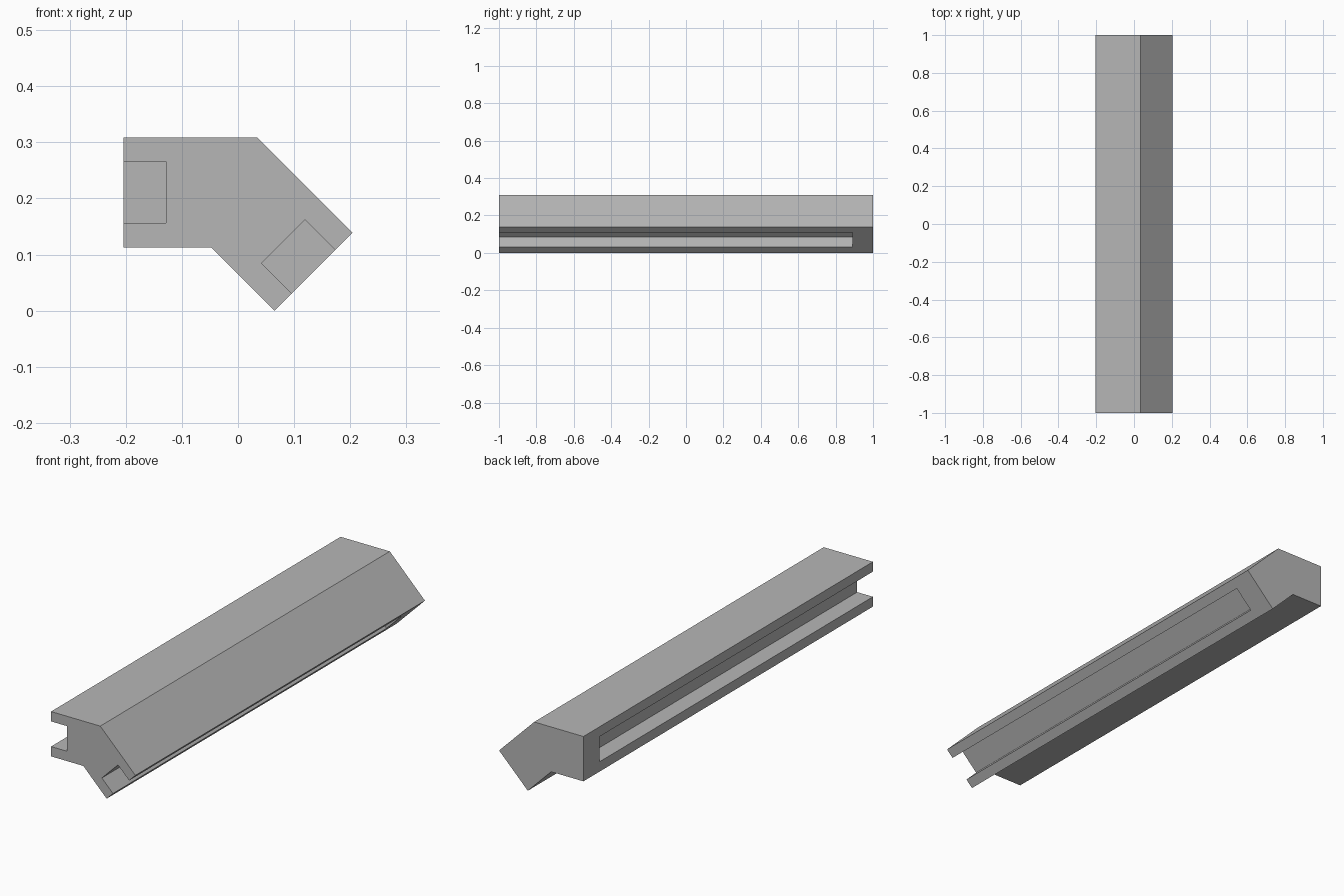
import bpy
import bmesh
from math import radians
from mathutils import Matrix, Vector

default = bpy.data.objects.get("Cube")
if default:
    bpy.data.objects.remove(default, do_unlink=True)

grey = bpy.data.materials.new("neutral grey")
grey.use_nodes = True
colour = (0.47, 0.47, 0.47, 1)
grey.diffuse_color = colour
grey.node_tree.nodes["Principled BSDF"].inputs["Base Color"].default_value = colour


def extrude_profile(name, points, y0, y1):
    """Prism with an x-z cross-section running from y0 to y1."""
    bm = bmesh.new()
    face = bm.faces.new([bm.verts.new((x, y0, z)) for x, z in points])
    ext = bmesh.ops.extrude_face_region(bm, geom=[face])
    verts = [g for g in ext["geom"] if isinstance(g, bmesh.types.BMVert)]
    bmesh.ops.translate(bm, verts=verts, vec=(0, y1 - y0, 0))
    bmesh.ops.recalc_face_normals(bm, faces=bm.faces)
    mesh = bpy.data.meshes.new(name)
    bm.to_mesh(mesh)
    bm.free()
    obj = bpy.data.objects.new(name, mesh)
    bpy.context.collection.objects.link(obj)
    mesh.materials.append(grey)
    return obj


# Angled bar: two arms meeting at 45 degrees
profile = [(-0.204, 0.309), (0.034, 0.309), (0.204, 0.139),
           (0.065, 0), (-0.048, 0.113), (-0.204, 0.113)]
bar = extrude_profile("angled_bar", profile, -1, 1)

# Slots in both arm ends, open at the front and closed near the back
depth, half_width, overshoot = 0.076, 0.055, 0.03
slots = [("left_slot_cutter", profile[0], profile[5], 180),
         ("right_slot_cutter", profile[2], profile[3], -45)]
for name, a, b, angle in slots:
    centre = (Vector(a) + Vector(b)) / 2
    turn = Matrix.Rotation(radians(angle), 2)
    rect = [(-depth, -half_width), (overshoot, -half_width),
            (overshoot, half_width), (-depth, half_width)]
    points = [centre + turn @ Vector(p) for p in rect]
    cutter = extrude_profile(name, points, -1.05, 0.89)
    cutter.hide_render = True
    cutter.hide_set(True)
    cutter.display_type = 'WIRE'
    cut = bar.modifiers.new(name, 'BOOLEAN')
    cut.operation = 'DIFFERENCE'
    cut.solver = 'EXACT'
    cut.object = cutter
